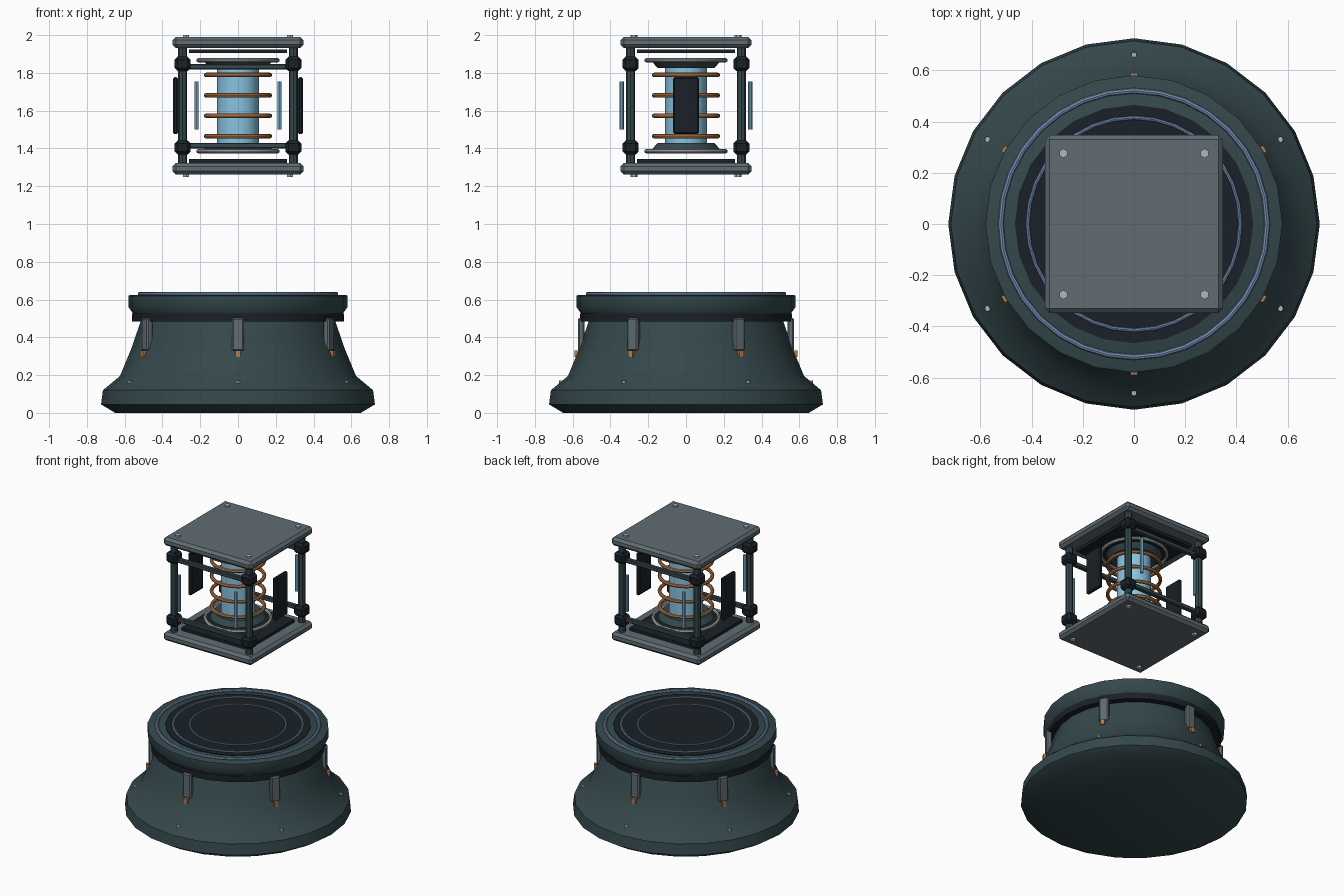
import bpy, math
from math import sin, cos, pi, radians

if "Cube" in bpy.data.objects:
    bpy.data.objects.remove(bpy.data.objects["Cube"])

def mat(name, r, g, b):
    m = bpy.data.materials.new(name)
    m.diffuse_color = (r, g, b, 1)
    m.use_nodes = True
    m.node_tree.nodes["Principled BSDF"].inputs["Base Color"].default_value = m.diffuse_color
    return m

TEAL = mat("dark_teal", 0.035, 0.065, 0.072)
BLACK = mat("near_black", 0.010, 0.015, 0.020)
STEEL = mat("steel", 0.115, 0.150, 0.170)
COPPER = mat("copper", 0.50, 0.20, 0.07)
GLOW = mat("pale_blue", 0.25, 0.55, 0.75)
TRIM = mat("trim_blue", 0.17, 0.27, 0.45)
SILVER = mat("silver", 0.45, 0.48, 0.47)

def finish(name, m, smooth=True, bevel=0):
    o = bpy.context.object
    o.name = name
    o.data.materials.append(m)
    if smooth:
        bpy.ops.object.shade_smooth_by_angle(angle=radians(40))
    if bevel:
        b = o.modifiers.new("bevel", 'BEVEL')
        b.width, b.segments = bevel, 1
    return o

def box(name, loc, size, m, bevel=0, rot=0):
    bpy.ops.mesh.primitive_cube_add(size=1, location=loc, rotation=(0, 0, rot))
    o = bpy.context.object
    for v in o.data.vertices:
        v.co = [c * s for c, s in zip(v.co, size)]
    return finish(name, m, False, bevel)

def cyl(name, x, y, z0, z1, r, m, n=12, rot=(0, 0, 0)):
    bpy.ops.mesh.primitive_cylinder_add(vertices=n, radius=r, depth=z1 - z0,
                                        location=(x, y, (z0 + z1) / 2), rotation=rot)
    return finish(name, m)

def ring(name, z, R, r, m, n=32):
    bpy.ops.mesh.primitive_torus_add(major_radius=R, minor_radius=r, major_segments=n,
                                     minor_segments=8, location=(0, 0, z))
    return finish(name, m)

def lathe(name, profile, m, n=24, angle=40):
    # closed turned solid from (radius, z) points, capped top and bottom
    verts = [(r * cos(2 * pi * k / n), r * sin(2 * pi * k / n), z)
             for r, z in profile for k in range(n)]
    faces = [(i * n + k, i * n + (k + 1) % n, (i + 1) * n + (k + 1) % n, (i + 1) * n + k)
             for i in range(len(profile) - 1) for k in range(n)]
    last = (len(profile) - 1) * n
    faces += [tuple(range(n - 1, -1, -1)), tuple(range(last, last + n))]
    me = bpy.data.meshes.new(name)
    me.from_pydata(verts, [], faces)
    o = bpy.data.objects.new(name, me)
    bpy.context.collection.objects.link(o)
    bpy.ops.object.select_all(action='DESELECT')
    o.select_set(True)
    bpy.context.view_layer.objects.active = o
    return finish(name, m)

# Pedestal: flared body, dark band, rim and top disc
lathe("pedestal_body", [(0.65, 0), (0.725, 0.045), (0.715, 0.12), (0.625, 0.195),
                        (0.565, 0.34), (0.51, 0.50)], TEAL)
lathe("pedestal_band", [(0.56, 0.483), (0.56, 0.527)], BLACK)
lathe("pedestal_rim", [(0.555, 0.525), (0.58, 0.56), (0.58, 0.62), (0.57, 0.625)], TEAL)
lathe("top_disc", [(0.465, 0.60), (0.465, 0.63)], BLACK)
for i, (R, r) in enumerate([(0.52, 0.011), (0.415, 0.008), (0.308, 0.006)]):
    ring(f"top_ring_{i}", 0.629, R, r, TRIM)

# Six brackets with copper feet, and bolts on the flare
for i in range(6):
    a = radians(30 + 60 * i)
    c, s = cos(a), sin(a)
    box(f"bracket_{i}", (0.555 * c, 0.555 * s, 0.415), (0.036, 0.064, 0.175), STEEL, 0.008, a)
    box(f"bracket_foot_{i}", (0.57 * c, 0.57 * s, 0.313), (0.04, 0.028, 0.034), COPPER, 0, a)
    cyl(f"flare_bolt_{i}", 0.66 * c, 0.66 * s, 0.15, 0.172, 0.012, SILVER, 6)

# Floating cage: end plates with dark liners
for label, z, liner, bolt in [("top", 1.961, 1.915, 1.994), ("bottom", 1.292, 1.333, 1.258)]:
    box(f"{label}_plate", (0, 0, z), (0.695, 0.695, 0.06), STEEL, 0.018)
    box(f"{label}_liner", (0, 0, liner), (0.52, 0.52, 0.02), BLACK)
    for x in (-0.276, 0.276):
        for y in (-0.276, 0.276):
            cyl(f"{label}_plate_bolt", x, y, bolt - 0.008, bolt + 0.006, 0.018, SILVER, 6)

# Corner posts, joint blocks and glowing sticks
for x in (-1, 1):
    for y in (-1, 1):
        cyl("corner_post", 0.293 * x, 0.293 * y, 1.32, 1.935, 0.024, TEAL, 8)
        for z in (1.405, 1.848):
            box("corner_joint", (0.293 * x, 0.293 * y, z), (0.085, 0.085, 0.075), BLACK, 0.016)
        cyl("glow_stick", 0.22 * x, 0.34 * y, 1.50, 1.755, 0.011, GLOW, 8)

# Cross bars front and back, panels left and right
for s in (-1, 1):
    for z in (1.415, 1.832):
        box("cross_bar", (0, 0.293 * s, z), (0.55, 0.03, 0.03), TEAL, 0.005)
    box("side_panel", (0.331 * s, 0, 1.627), (0.028, 0.138, 0.30), BLACK, 0.008)

# Core with end collars, holding rings and copper coils
cyl("core", 0, 0, 1.40, 1.855, 0.11, GLOW, 24)
lathe("lower_collar", [(0.18, 1.395), (0.15, 1.43)], TEAL)
lathe("upper_collar", [(0.15, 1.825), (0.18, 1.86)], TEAL)
for z in (1.385, 1.867):
    ring("holding_ring", z, 0.21, 0.011, SILVER)
for z in (1.465, 1.573, 1.681, 1.789):
    ring("coil", z, 0.169, 0.012, COPPER)
